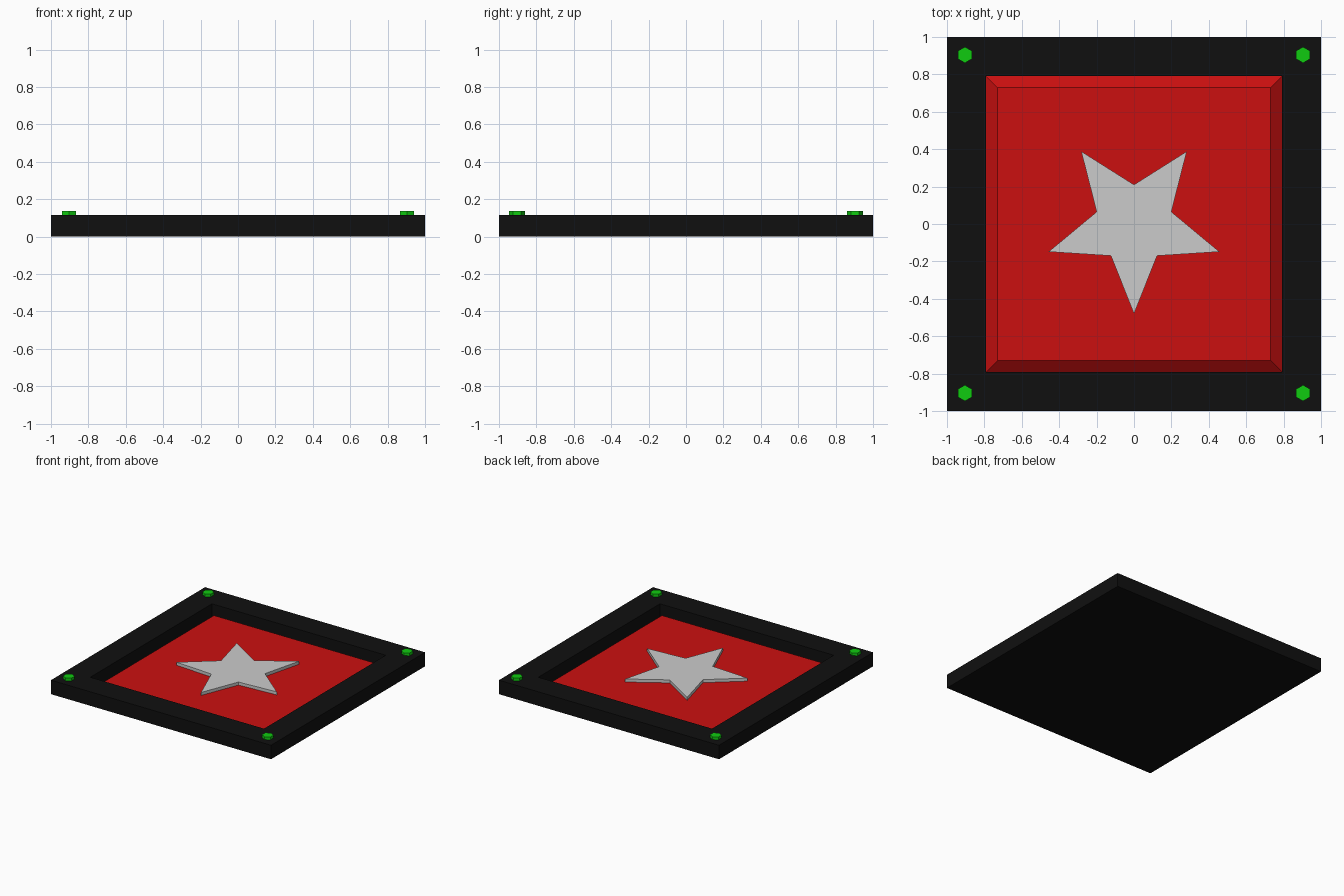
import bpy
import bmesh
from math import sin, cos, pi

cube = bpy.data.objects.get("Cube")
if cube:
    bpy.data.objects.remove(cube, do_unlink=True)


def material(name, r, g, b):
    m = bpy.data.materials.new(name)
    m.use_nodes = True
    m.diffuse_color = (r, g, b, 1)
    m.node_tree.nodes["Principled BSDF"].inputs["Base Color"].default_value = (r, g, b, 1)
    return m


black = material("black", 0.005, 0.005, 0.005)
red = material("red", 0.6, 0.005, 0.005)
grey = material("light grey", 0.6, 0.6, 0.6)
green = material("green", 0.005, 0.6, 0.005)


def square(half):
    return [(-half, -half), (half, -half), (half, half), (-half, half)]


def loft(name, sections, mat, location=(0, 0, 0)):
    """Bridge a stack of (outline, z) sections and cap both ends."""
    bm = bmesh.new()
    rings = [[bm.verts.new((x, y, z)) for x, y in pts] for pts, z in sections]
    for low, high in zip(rings, rings[1:]):
        n = len(low)
        for i in range(n):
            j = (i + 1) % n
            bm.faces.new((low[i], low[j], high[j], high[i]))
    bm.faces.new(list(reversed(rings[0])))
    bm.faces.new(rings[-1])
    bmesh.ops.recalc_face_normals(bm, faces=bm.faces)
    mesh = bpy.data.meshes.new(name)
    bm.to_mesh(mesh)
    bm.free()
    mesh.materials.append(mat)
    obj = bpy.data.objects.new(name, mesh)
    obj.location = location
    bpy.context.collection.objects.link(obj)
    return obj


RIM, FLOOR, PANEL = 0.115, 0.005, 0.058

# Square tray: outer wall, rim, inner wall and floor
loft("frame", [(square(1), 0), (square(1), RIM),
               (square(0.79), RIM), (square(0.79), FLOOR)], black)

# Panel with sloping edges, set into the tray
loft("panel", [(square(0.79), FLOOR + 0.001), (square(0.73), PANEL)], red)

# Five-pointed star, one point toward the front
star = []
for i in range(10):
    radius = 0.21 if i % 2 else 0.48
    angle = -pi / 2 + i * pi / 5
    star.append((radius * cos(angle), radius * sin(angle)))
loft("star", [(star, PANEL - 0.005), (star, 0.083)], grey)

# Hexagonal bolt heads in the corners
hexagon = [(0.043 * sin(i * pi / 3), 0.043 * cos(i * pi / 3)) for i in range(6)]
for side, sx in (("right", -1), ("left", 1)):
    for end, sy in (("front", -1), ("back", 1)):
        loft(f"bolt_{end}_{side}", [(hexagon, RIM - 0.01), (hexagon, 0.138)],
             green, (sx * 0.904, sy * 0.904, 0))
